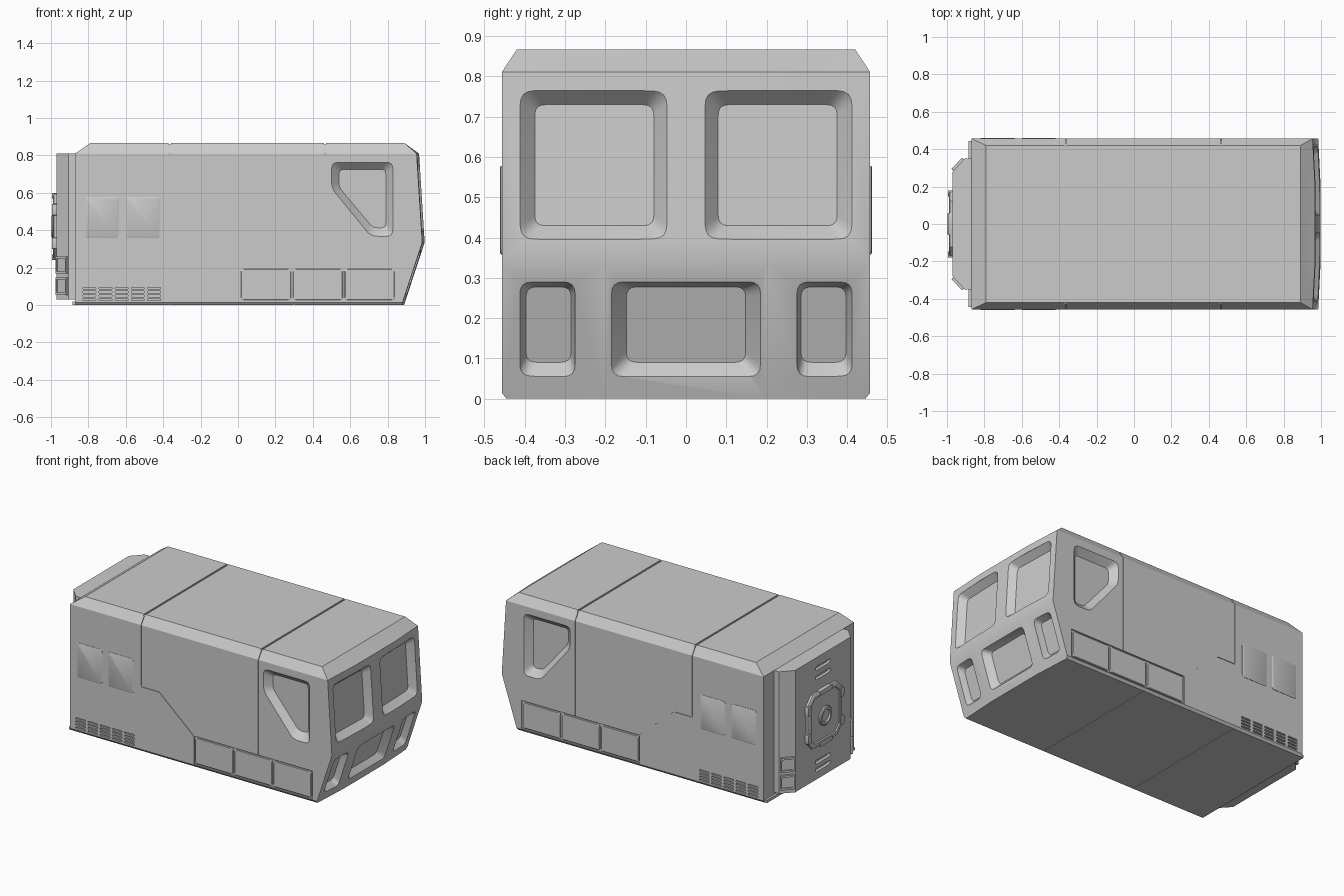
import bpy, bmesh, math
from mathutils import Vector

if "Cube" in bpy.data.objects:
    bpy.data.objects.remove(bpy.data.objects["Cube"])


def make(name, bm, smooth=True):
    bmesh.ops.recalc_face_normals(bm, faces=bm.faces)
    me = bpy.data.meshes.new(name)
    bm.to_mesh(me)
    bm.free()
    ob = bpy.data.objects.new(name, me)
    bpy.context.collection.objects.link(ob)
    return ob


def loft(name, shells):
    """Each shell is a list of closed loops, skinned and capped."""
    bm = bmesh.new()
    for loops in shells:
        rings = [[bm.verts.new(p) for p in lp] for lp in loops]
        n = len(rings[0])
        for a, b in zip(rings, rings[1:]):
            for i in range(n):
                j = (i + 1) % n
                bm.faces.new((a[i], a[j], b[j], b[i]))
        bm.faces.new(rings[0])
        bm.faces.new(rings[-1])
    return make(name, bm)


def rounded(pts, r, n=4):
    out = []
    for i, p in enumerate(pts):
        p = Vector(p)
        a, b = Vector(pts[i - 1]) - p, Vector(pts[(i + 1) % len(pts)]) - p
        s = p + a.normalized() * min(r, a.length * .49)
        e = p + b.normalized() * min(r, b.length * .49)
        for k in range(n + 1):
            t = k / n
            out.append(s * (1 - t) ** 2 + p * 2 * t * (1 - t) + e * t * t)
    return out


def rect(u0, u1, v0, v1, r=0.0, n=4):
    q = [(u0, v0), (u1, v0), (u1, v1), (u0, v1)]
    return rounded(q, r, n) if r else q


def layers(fn, *pairs):
    return [[fn(p[0], p[1], d) for p in lp] for lp, d in pairs]


def side(s):
    return lambda u, v, d: (u, s * (.457 + d), v)


def back(u, v, d):
    return (-.97 - d, u, v)


def front(v_low, x_low, v_high, x_high, flat):
    # sloping front plane, swept back a little towards the corners
    n = Vector((v_high - v_low, x_low - x_high)).normalized()

    def fn(u, v, d):
        x = x_low + (x_high - x_low) * (v - v_low) / (v_high - v_low)
        x += .013 if flat else .0175 - .033 * abs(u)
        return (x + d * n.x, u, v + d * n.y)
    return fn


def cut(ob, cutter):
    cutter.hide_render = True
    m = ob.modifiers.new("cut", 'BOOLEAN')
    m.operation, m.solver, m.object = 'DIFFERENCE', 'EXACT', cutter
    bpy.context.view_layer.objects.active = ob
    bpy.ops.object.modifier_apply(modifier=m.name)
    bpy.data.objects.remove(cutter)


# Body shell: convex hull of the faceted outline
bm = bmesh.new()
half = [(-.87, .457, .81), (-.87, .457, .015), (-.87, .445, 0), (-.79, .42, .866), (.89, .42, .866),
        (.955, .457, .81), (.985, .457, .335), (.88, .457, .015), (.875, .445, 0),
        (.968, .2, .81), (.998, .2, .335), (.888, .2, 0)]
for x, y, z in half:
    bm.verts.new((x, y, z))
    bm.verts.new((x, -y, z))
bmesh.ops.convex_hull(bm, input=bm.verts)
bmesh.ops.dissolve_limit(bm, angle_limit=.002, verts=bm.verts, edges=bm.edges)
body = make("body_shell", bm)

# Windscreen and lower front recesses
upper = front(.335, .985, .81, .955, False)
for s in (-1, 1):
    o = rect(*sorted((s * .045, s * .413)), .395, .765, .035)
    i = rect(*sorted((s * .08, s * .375)), .432, .732, .025)
    cut(body, loft("cutter", [layers(upper, (o, .03), (o, 0), (i, -.042))]))
for y0, y1, e0, e1, flat in ((-.185, .185, .037, .037, True), (.275, .413, .01, .016, False),
                             (-.413, -.275, .016, .01, False)):
    lower = front(0, .875, .335, .985, flat)
    o = rect(y0, y1, .055, .29, .03)
    i = rect(y0 + e0, y1 - e1, .078, .265, .025)
    cut(body, loft("cutter", [layers(lower, (o, .03), (o, 0), (i, -.04))]))

# Roof and belly seams wrapping the body
for x, z0 in ((-.365, .425), (.465, .2)):
    ring = [(-.43, .9), (-.43, .852), (-.417, .859), (.417, .859), (.43, .852), (.43, .9)]
    cut(body, loft("cutter", [[[(x + d, y, z) for y, z in ring] for d in (-.006, .006)]]))
    for s in (-1, 1):
        tri = [(s * .5, z0), (s * .453, z0), (s * .453, .808), (s * .415, .862), (s * .415, .9), (s * .5, .9)]
        cut(body, loft("cutter", [[[(x + d, y, z) for y, z in tri] for d in (-.002, .002)]]))
for x in (-.365, .3):
    q = rect(x - .002, x + .002, -.5, .5)
    cut(body, loft("cutter", [[[(u, v, z) for u, v in q] for z in (-.02, .003)]]))

for s in (-1, 1):
    f = side(s)
    tag = "left" if s > 0 else "right"
    # Cab side window recess
    o = rounded([(.5, .763), (.828, .763), (.828, .368), (.71, .368), (.5, .625)], .035)
    i = rounded([(.54, .725), (.79, .725), (.79, .413), (.722, .413), (.54, .63)], .025)
    cut(body, loft("cutter", [layers(f, (o, .03), (o, 0), (i, -.04))]))

    # Diagonal panel seam
    path = [Vector(p) for p in ((-.365, .42), (-.24, .42), (.01, .2))]
    up = Vector((0, .005))
    strip = path + [p - up for p in reversed(path)]
    cut(body, loft("cutter", [layers(f, (strip, .02), (strip, -.004))]))

    # Louvred vents
    slots = []
    for c in range(5):
        for r in range(4):
            x, z = -.83 + c * .0865, .024 + r * .02
            q = rect(x, x + .07, z, z + .011, .005, 2)
            slots.append(layers(f, (q, .02), (q, -.012)))
    cut(body, loft("cutter", slots))

    # Lower locker doors set in a shallow bay
    bay = rect(.01, .847, .02, .2)
    cut(body, loft("cutter", [layers(f, (bay, .02), (bay, -.008))]))
    doors = []
    for k in range(3):
        x = .016 + k * .277
        a = rect(x, x + .268, .026, .194, .014)
        b = rect(x + .004, x + .264, .03, .19, .012)
        doors.append(layers(f, (a, -.012), (a, -.003), (b, 0)))
    loft("locker_doors_" + tag, doors)

    # Raised rear side panels
    panels = []
    for x in (-.82, -.6):
        a = rect(x, x + .18, .358, .578, .016)
        b = rect(x + .004, x + .176, .362, .574, .014)
        panels.append(layers(f, (a, -.005), (a, .002), (b, .004)))
    loft("side_panels_" + tag, panels)

    # Steps on the angled rear corners
    d = Vector((-.065, -.07 * s, 0))
    out = Vector((-.07, .065 * s, 0)).normalized()
    base = Vector((-.905, .35 * s, 0))
    steps = []
    for z0, z1 in ((.055, .148), (.168, .26)):
        fn = lambda u, v, h: base + d * u + Vector((0, 0, v)) + out * h
        a = rounded([(.08, z0), (.92, z0), (.92, z1), (.08, z1)], .01, 2)
        b = rounded([(.16, z0 + .012), (.84, z0 + .012), (.84, z1 - .012), (.16, z1 - .012)], .01, 2)
        steps.append(layers(fn, (a, -.01), (a, .014), (b, .014), (b, .006)))
    loft("rear_steps_" + tag, steps)

# Rear sill
loft("rear_sill", [[[(x, y, z) for y, z in rect(-.445, .445, 0, .018)] for x in (-.884, -.86)]])

# Rear docking block with angled corners
plan = [(-.86, .35), (-.905, .35), (-.97, .28), (-.97, -.28), (-.905, -.35), (-.86, -.35)]
block = loft("rear_block", [[[(x, y, z) for x, y in plan] for z in (.03, .81)]])
slots = []
for z in (.09, .14, .68, .74):
    q = rect(-.075, .075, z - .012, z + .012, .012)
    slots.append(layers(back, (q, .02), (q, -.02)))
cut(block, loft("cutter", slots))


# Rear hatch: rimmed octagon with a round hub and edge latches
def octagon(i):
    h, c = .172 - i, .05 - i * .4
    p = [(h, c - h), (h, h - c), (h - c, h), (c - h, h), (-h, h - c), (-h, c - h), (c - h, -h), (h - c, -h)]
    return [(u, v + .42) for u, v in p]


def circle(r):
    return [(r * math.cos(math.tau * k / 32), .42 + r * math.sin(math.tau * k / 32)) for k in range(32)]


loft("rear_hatch", [layers(back, (octagon(0), -.005), (octagon(0), .014), (octagon(.008), .02),
                           (octagon(.026), .02), (octagon(.03), .013))])
loft("hatch_hub", [layers(back, (circle(.06), .008), (circle(.06), .022), (circle(.054), .027),
                          (circle(.04), .027), (circle(.036), .018))])
latches = []
for s in (-1, 1):
    for z in (.33, .51):
        q = rect(s * .164 - .016, s * .164 + .016, z - .03, z + .03, .006, 2)
        latches.append(layers(back, (q, -.004), (q, .025)))
    q = rect(-.06, .06, .42 + s * .164 - .014, .42 + s * .164 + .014, .006, 2)
    latches.append(layers(back, (q, -.004), (q, .025)))
loft("hatch_latches", latches)

# Shading
bpy.ops.object.select_all(action='SELECT')
bpy.context.view_layer.objects.active = body
bpy.ops.object.shade_smooth_by_angle(angle=math.radians(28))
